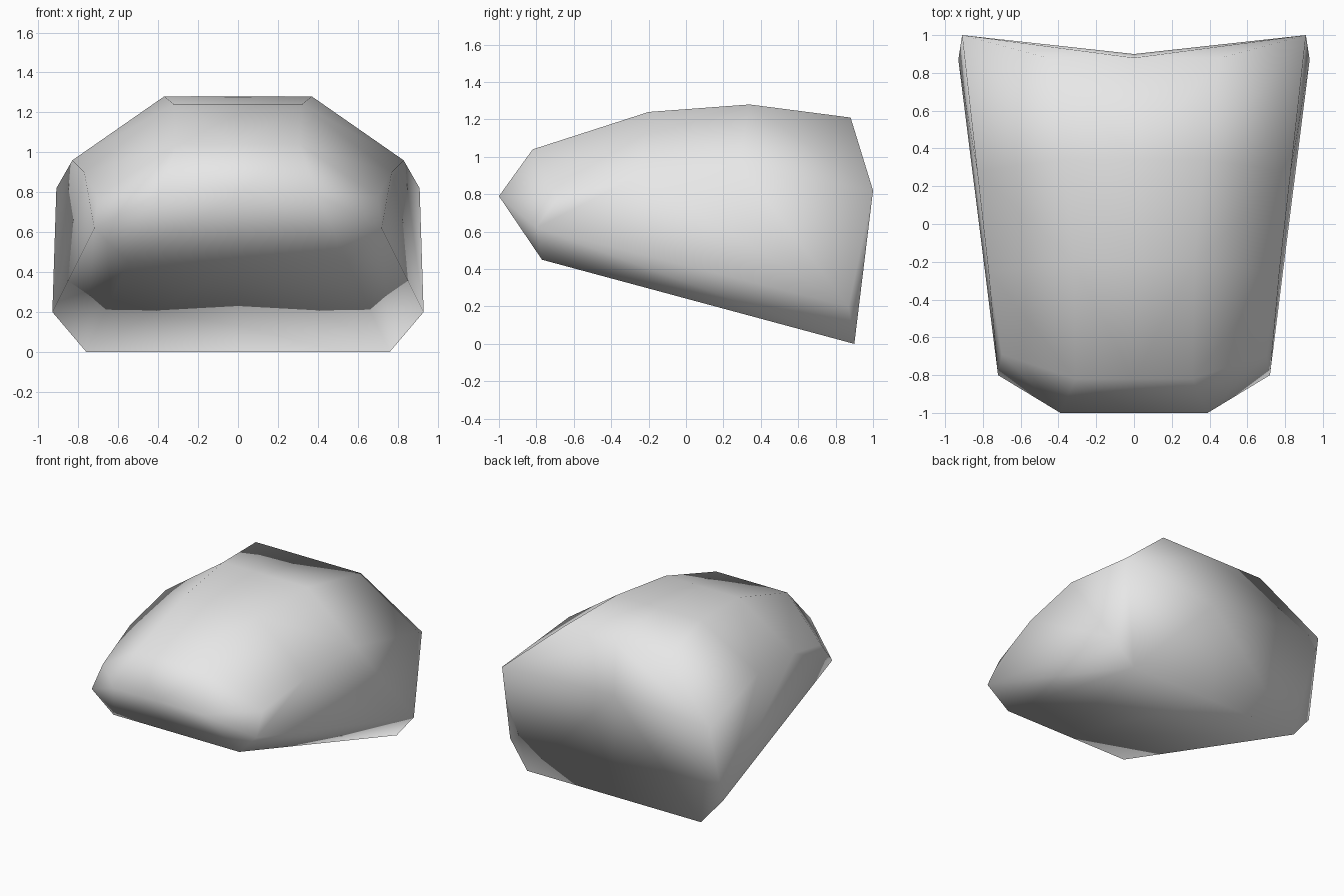
import bpy, bmesh

if "Cube" in bpy.data.objects:
    bpy.data.objects.remove(bpy.data.objects["Cube"])

# Right-hand control points, named by row: front tip, top, shoulder, low side, base
points = {
    "tip": (0.39, -1.0, 0.79),
    "top0": (0.31, -0.82, 1.04), "top1": (0.32, -0.2, 1.24),
    "top2": (0.37, 0.34, 1.28), "top3": (0.46, 0.88, 1.21),
    "sh0": (0.70, -0.69, 0.78), "sh1": (0.77, -0.25, 0.90),
    "sh2": (0.83, 0.28, 0.96), "sh3": (0.91, 1.0, 0.82),
    "low0": (0.72, -0.80, 0.62), "low1": (0.93, 0.87, 0.20),
    "base0": (0.55, -0.77, 0.45), "base1": (0.76, 0.90, 0.0),
}
# Centre-line points share the height and depth of their row
for n in ("tip", "top0", "top1", "top2", "top3", "base0", "base1"):
    points["c_" + n] = (0.0,) + points[n][1:]
points["c_back"] = (0.0, 0.90, 0.80)

faces = [
    # nose
    "tip sh0 top0", "tip low0 sh0", "tip base0 low0",
    "c_tip tip top0 c_top0", "c_tip c_base0 base0 tip",
    # top and shoulders
    "c_top0 top0 top1 c_top1", "c_top1 top1 top2 c_top2", "c_top2 top2 top3 c_top3",
    "top0 sh0 sh1 top1", "top1 sh1 sh2 top2", "top2 sh2 sh3 top3",
    # side
    "low0 sh1 sh0", "low0 low1 sh1", "low1 sh2 sh1", "low1 sh3 sh2",
    "low0 base0 base1", "low0 base1 low1",
    # underside and dished back
    "c_base0 c_base1 base1 base0",
    "c_top3 top3 sh3 c_back", "c_back sh3 base1", "c_back base1 c_base1", "sh3 low1 base1",
]

# Build both halves and weld the centre seam
bm = bmesh.new()
for side in (1, -1):
    v = {n: bm.verts.new((side * p[0], p[1], p[2])) for n, p in points.items()}
    for f in faces:
        bm.faces.new([v[n] for n in f.split()])
bmesh.ops.remove_doubles(bm, verts=bm.verts, dist=0.0001)
bmesh.ops.recalc_face_normals(bm, faces=bm.faces)
for f in bm.faces:
    f.smooth = True
mesh = bpy.data.meshes.new("boulder")
bm.to_mesh(mesh)
bm.free()

mat = bpy.data.materials.new("light grey")
mat.diffuse_color = (0.8, 0.8, 0.8, 1)
mat.use_nodes = True
mat.node_tree.nodes["Principled BSDF"].inputs["Base Color"].default_value = mat.diffuse_color
mesh.materials.append(mat)
obj = bpy.data.objects.new("boulder", mesh)
bpy.context.collection.objects.link(obj)
